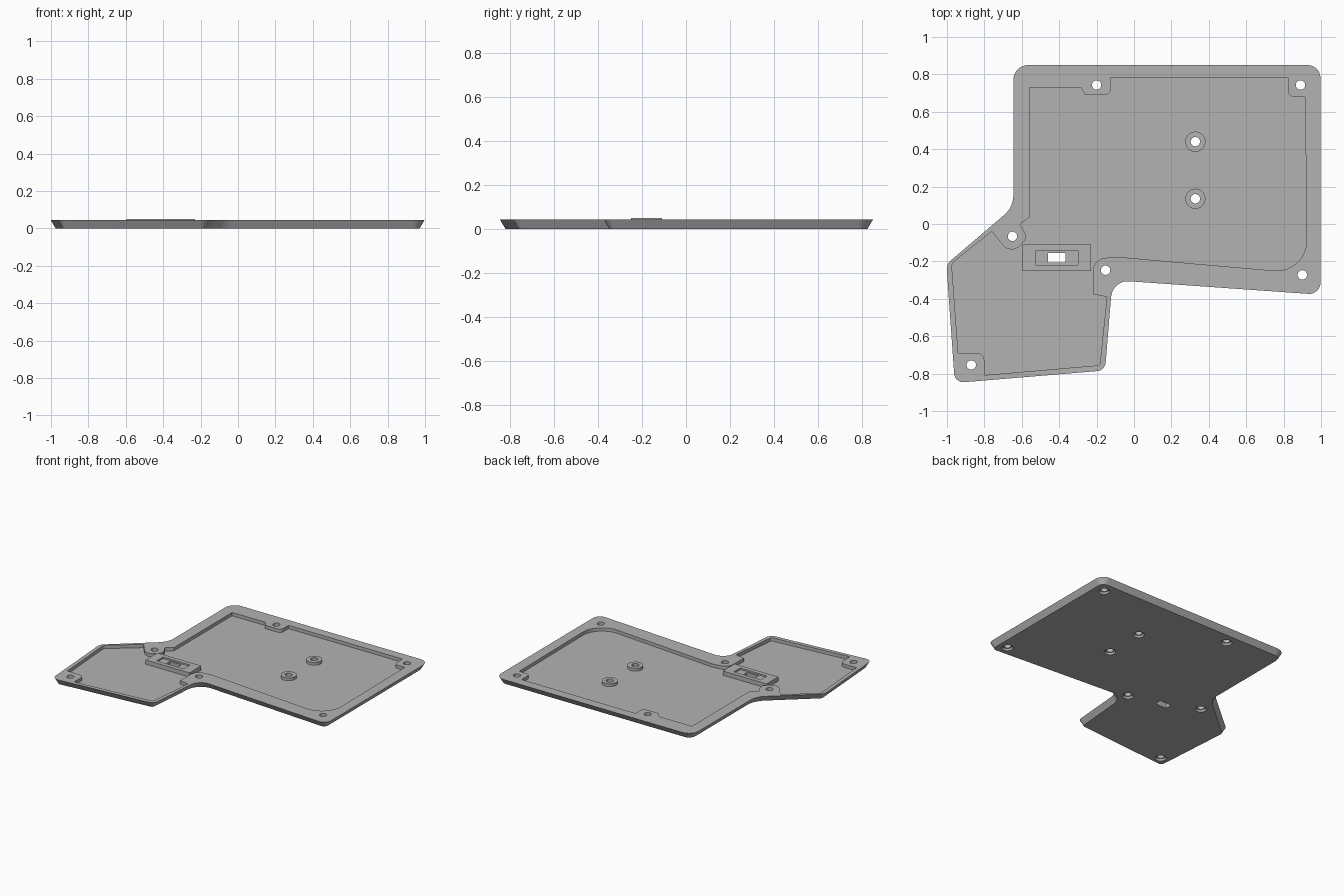
import bpy, bmesh, math
from mathutils import Vector

old = bpy.data.objects.get("Cube")
if old:
    bpy.data.objects.remove(old, do_unlink=True)

grey = bpy.data.materials.new("Matte grey")
grey.use_nodes = True
colour = (0.45, 0.45, 0.45, 1)
grey.diffuse_color = colour
grey.node_tree.nodes["Principled BSDF"].inputs["Base Color"].default_value = colour

RIM, FLOOR, BLOCK = 0.044, 0.019, 0.051


def rounded(corners, steps=8):
    """Turn (x, y, radius) corners into a polygon with true arc fillets."""
    pts = []
    for i, (x, y, r) in enumerate(corners):
        p = Vector((x, y))
        if r == 0:
            pts.append(p)
            continue
        a = (Vector(corners[i - 1][:2]) - p).normalized()
        b = (Vector(corners[(i + 1) % len(corners)][:2]) - p).normalized()
        half = a.angle(b) / 2
        centre = p + (a + b).normalized() * (r / math.sin(half))
        start = p + a * (r / math.tan(half)) - centre
        end = p + b * (r / math.tan(half)) - centre
        sweep = math.atan2(start.cross(end), start.dot(end))
        for k in range(steps + 1):
            t = sweep * k / steps
            c, s = math.cos(t), math.sin(t)
            pts.append(centre + Vector((c * start.x - s * start.y, s * start.x + c * start.y)))
    return pts


def inset(pts, d):
    """Move a clockwise polygon inward by d."""
    out = []
    for i, p in enumerate(pts):
        a = (p - pts[i - 1]).normalized()
        b = (pts[(i + 1) % len(pts)] - p).normalized()
        n = (Vector((a.y, -a.x)) + Vector((b.y, -b.x))).normalized()
        out.append(p + n * (d / n.dot(Vector((a.y, -a.x)))))
    return out


def solid(name, low, high, z0, z1):
    """Loft between two matching polygons and cap both ends."""
    bm = bmesh.new()
    lo = [bm.verts.new((p.x, p.y, z0)) for p in low]
    hi = [bm.verts.new((p.x, p.y, z1)) for p in high]
    bm.faces.new(lo)
    bm.faces.new(hi)
    for i in range(len(lo)):
        bm.faces.new((lo[i - 1], lo[i], hi[i], hi[i - 1]))
    bmesh.ops.recalc_face_normals(bm, faces=bm.faces)
    mesh = bpy.data.meshes.new(name)
    bm.to_mesh(mesh)
    bm.free()
    mesh.materials.append(grey)
    obj = bpy.data.objects.new(name, mesh)
    bpy.context.collection.objects.link(obj)
    return obj


def circle(x, y, r, n=32):
    return [Vector((x + r * math.cos(math.tau * k / n), y + r * math.sin(math.tau * k / n)))
            for k in range(n)]


def box(x0, x1, y0, y1):
    return [Vector(p) for p in ((x0, y0), (x1, y0), (x1, y1), (x0, y1))]


def cut(obj, cutters):
    bpy.context.view_layer.objects.active = obj
    for c in cutters:
        mod = obj.modifiers.new("cut", 'BOOLEAN')
        mod.operation = 'DIFFERENCE'
        mod.solver = 'EXACT'
        mod.object = c
        bpy.ops.object.modifier_apply(modifier=mod.name)


# Outer plate with sloping sides
outline = rounded([
    (-0.645, 0.85, 0.08), (0.997, 0.85, 0.07), (0.997, -0.378, 0.06), (-0.115, -0.3, 0.09),
    (-0.155, -0.783, 0.05), (-0.958, -0.85, 0.05), (-1.003, -0.215, 0.06), (-0.645, 0.09, 0.14)])
tray = solid("tray", inset(outline, 0.026), outline, 0, RIM)

# Recess that leaves the rim and the screw pads standing
recess = rounded([
    (-0.56, 0.73, 0), (-0.285, 0.73, 0), (-0.26, 0.69, 0), (-0.125, 0.69, 0.03),
    (-0.125, 0.78, 0), (0.825, 0.78, 0), (0.825, 0.68, 0.03), (0.915, 0.68, 0),
    (0.925, -0.265, 0.16), (-0.1, -0.175, 0.08), (-0.22, -0.19, 0.07), (-0.22, -0.375, 0),
    (-0.145, -0.39, 0), (-0.183, -0.755, 0.015), (-0.8, -0.808, 0), (-0.8, -0.69, 0.04),
    (-0.94, -0.69, 0), (-0.975, -0.21, 0.04), (-0.76, -0.04, 0), (-0.655, -0.17, 0.06),
    (-0.57, -0.07, 0.03), (-0.61, 0, 0), (-0.56, 0.035, 0)])
pocket = solid("recess_cutter", recess, recess, FLOOR, RIM + 0.05)

# Screw holes, widened underneath
posts = [(0.328, 0.44), (0.328, 0.135)]
holes = posts + [(-0.2, 0.743), (0.89, 0.743), (0.9, -0.272),
                 (-0.152, -0.247), (-0.65, -0.066), (-0.87, -0.754)]
drills = []
for x, y in holes:
    shaft, head = circle(x, y, 0.025), circle(x, y, 0.04)
    drills.append(solid("drill", shaft, shaft, -0.1, 0.1))
    drills.append(solid("countersink", head, circle(x, y, 0.032), -0.001, 0.014))
slot_shape = box(-0.46, -0.365, -0.207, -0.154)
slot = solid("slot_cutter", slot_shape, slot_shape, -0.1, 0.1)
cut(tray, [pocket, slot] + drills)

# Two raised posts in the middle of the tray
for i, (x, y) in enumerate(posts):
    ring = circle(x, y, 0.054)
    post = solid("post_%d" % (i + 1), ring, ring, FLOOR - 0.003, RIM - 0.004)
    cut(post, [drills[2 * i]])

# Raised button block with a shallow well around the slot
block_shape = box(-0.595, -0.23, -0.25, -0.11)
block = solid("button_block", block_shape, block_shape, FLOOR - 0.003, BLOCK)
well_shape = box(-0.525, -0.3, -0.218, -0.142)
well = solid("well_cutter", well_shape, well_shape, BLOCK - 0.012, 0.1)
cut(block, [well, slot])

# Remove the cutters
for c in drills + [pocket, slot, well]:
    bpy.data.objects.remove(c, do_unlink=True)

# Smooth the rounded walls, keep edges sharp
for obj in bpy.context.collection.objects:
    if obj.type == 'MESH' and obj.data.materials and obj.data.materials[0] == grey:
        bpy.ops.object.select_all(action='DESELECT')
        obj.select_set(True)
        bpy.context.view_layer.objects.active = obj
        bpy.ops.object.shade_smooth_by_angle(angle=math.radians(30))
